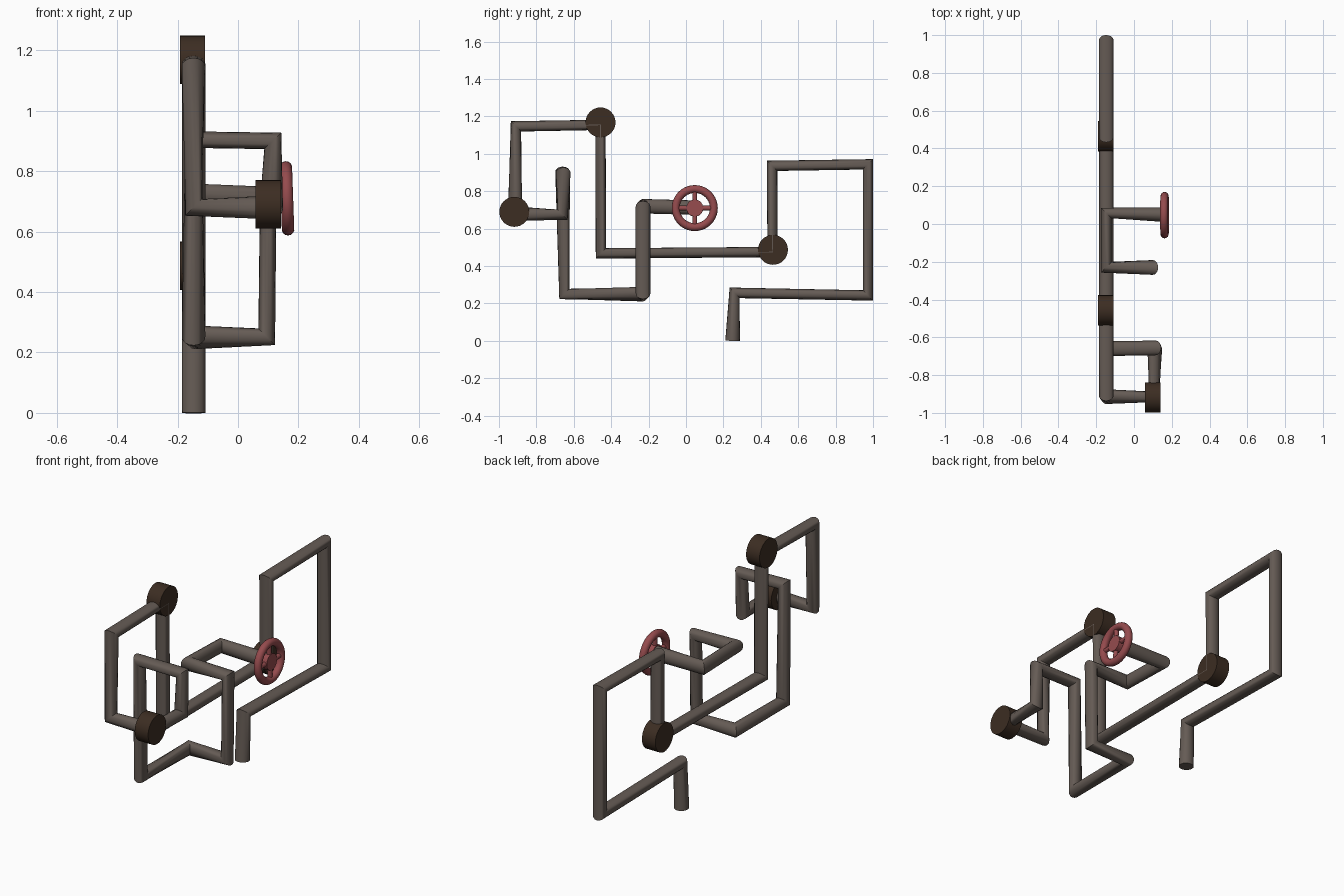
import bpy
import math
from mathutils import Matrix, Vector

cube = bpy.data.objects.get("Cube")
if cube:
    bpy.data.objects.remove(cube, do_unlink=True)


def material(name, rgb):
    m = bpy.data.materials.new(name)
    m.use_nodes = True
    m.diffuse_color = (*rgb, 1)
    m.node_tree.nodes["Principled BSDF"].inputs["Base Color"].default_value = (*rgb, 1)
    return m


PIPE = material("pipe grey brown", (0.13, 0.105, 0.09))
JOINT = material("joint dark brown", (0.045, 0.026, 0.016))
WHEEL = material("wheel red", (0.30, 0.07, 0.075))


def finish(name, mat):
    ob = bpy.context.object
    ob.name = name
    ob.data.materials.clear()
    ob.data.materials.append(mat)
    bpy.ops.object.shade_smooth_by_angle(angle=math.radians(35))
    return ob


def disc(name, centre, radius, depth, mat):
    """Cylinder with its axis along x."""
    bpy.ops.mesh.primitive_cylinder_add(vertices=32, radius=radius, depth=depth,
                                        location=centre, rotation=(0, math.pi / 2, 0))
    return finish(name, mat)


# Pipe: one continuous bevelled path from the ground to the valve wheel
L = -0.147
path = [(L, .249, 0), (L, .26, .257), (L, .973, .243), (L, .973, .944),
        (L, .46, .936), (L, .463, .475), (L, -.455, .468), (L, -.457, 1.155),
        (L, -.909, 1.147), (L, -.914, .68), (.105, -.914, .68), (.11, -.66, .675),
        (.115, -.656, .9), (L, -.66, .904), (L, -.65, .251), (-.143, -.23, .25),
        (.095, -.23, .252), (.1, -.23, .72), (L, -.23, .72), (L, .058, .712),
        (.15, .05, .71)]
curve = bpy.data.curves.new("pipe", "CURVE")
curve.dimensions = "3D"
curve.bevel_depth = 0.039
curve.bevel_resolution = 6
curve.use_fill_caps = True
spline = curve.splines.new("POLY")
spline.points.add(len(path) - 1)
for point, co in zip(spline.points, path):
    point.co = (*co, 1)
pipe = bpy.data.objects.new("pipe", curve)
bpy.context.collection.objects.link(pipe)
bpy.ops.object.select_all(action="DESELECT")
pipe.select_set(True)
bpy.context.view_layer.objects.active = pipe
bpy.ops.object.convert(target="MESH")
finish("pipe", PIPE)

# Round joints on three of the corners
for name, centre in (("back_joint", (-.15, .465, .487)),
                     ("top_joint", (-.15, -.457, 1.168)),
                     ("front_joint", (.1, -.918, .69))):
    disc(name, centre, 0.08, 0.083, JOINT)

# Valve wheel: rim, hub and four spokes, leaning slightly
centre = Vector((.162, .047, .71))
bpy.ops.mesh.primitive_torus_add(major_segments=40, minor_segments=14, major_radius=0.102,
                                 minor_radius=0.021, location=centre,
                                 rotation=(0, math.pi / 2, 0))
parts = [finish("wheel_rim", WHEEL), disc("wheel_hub", centre, 0.045, 0.03, WHEEL)]
for i in range(4):
    angle = i * math.pi / 2
    offset = Vector((0, -math.sin(angle), math.cos(angle))) * 0.065
    bpy.ops.mesh.primitive_cylinder_add(vertices=12, radius=0.013, depth=0.08,
                                        location=centre + offset, rotation=(angle, 0, 0))
    parts.append(finish(f"wheel_spoke_{i + 1}", WHEEL))
bpy.context.view_layer.update()
lean = (Matrix.Translation(centre) @ Matrix.Rotation(math.radians(-2), 4, "Y")
        @ Matrix.Translation(-centre))
for ob in parts:
    ob.matrix_world = lean @ ob.matrix_world
